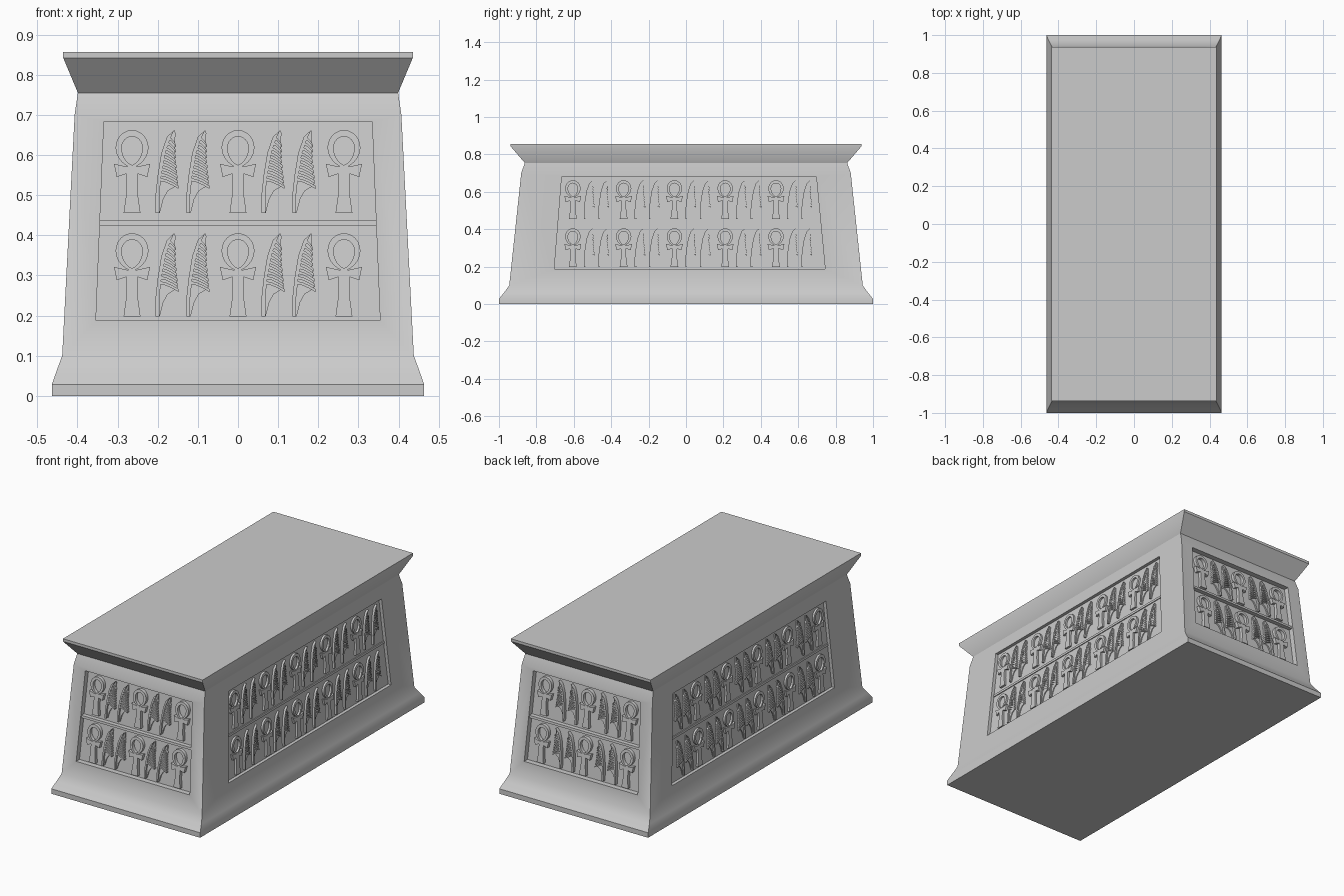
import bpy, bmesh, math

if "Cube" in bpy.data.objects:
    bpy.data.objects.remove(bpy.data.objects["Cube"])

# Battered wall half-sizes at height z
def half_x(z):
    return 0.438 - (z - 0.1) * 0.031 / 0.6

def half_y(z):
    return 0.945 - (z - 0.1) * 0.064 / 0.6

# Wall mappings: (u along wall, z up, d outward from wall face) -> 3D point
def end_wall(s):
    return lambda u, z, d: (u, s * (half_y(z) + d), z)

def side_wall(s):
    return lambda u, z, d: (s * (half_x(z) + d), u, z)

LOW, HIGH = 0.187, 0.683
END = dict(bottom=(-0.354, 0.354), top=(-0.334, 0.334), depth=0.03, relief=0.02,
           bar=0.025, ankhs=[-0.264, 0, 0.264], plumes=[-0.264, 0], half=half_x)
SIDE = dict(bottom=(-0.704, 0.744), top=(-0.664, 0.696), depth=0.018, relief=0.013,
            bar=0.006, ankhs=[-0.605 + 0.2715 * i for i in range(5)],
            plumes=[-0.605 + 0.2715 * i for i in range(5)], half=half_y)
WALLS = [("front", end_wall(-1), END), ("back", end_wall(1), END),
         ("right", side_wall(1), SIDE), ("left", side_wall(-1), SIDE)]

def finish(name, bm):
    bmesh.ops.recalc_face_normals(bm, faces=bm.faces)
    me = bpy.data.meshes.new(name)
    bm.to_mesh(me)
    bm.free()
    ob = bpy.data.objects.new(name, me)
    bpy.context.collection.objects.link(ob)
    bpy.ops.object.select_all(action='DESELECT')
    ob.select_set(True)
    bpy.context.view_layer.objects.active = ob
    bpy.ops.object.shade_smooth_by_angle(angle=math.radians(30))
    return ob

def bridge(bm, a, b):
    n = len(a)
    for i in range(n):
        j = (i + 1) % n
        bm.faces.new((a[i], a[j], b[j], b[i]))

def prism(bm, wall, pts, d0, d1):
    a, b = ([bm.verts.new(wall(u, z, d)) for u, z in pts] for d in (d0, d1))
    bridge(bm, a, b)
    bm.faces.new(a)
    bm.faces.new(b)

def ring_prism(bm, wall, outer, inner, d0, d1):
    loops = [[bm.verts.new(wall(u, z, d)) for u, z in pts]
             for pts, d in ((outer, d0), (outer, d1), (inner, d1), (inner, d0))]
    for i in range(4):
        bridge(bm, loops[i], loops[(i + 1) % 4])

def teardrop(w, mid, up, down, n=24):
    pts = []
    for i in range(n):
        t = 2 * math.pi * i / n
        s, c = math.sin(t), math.cos(t)
        if c < -1e-6:
            s = math.copysign(abs(s) ** 1.35, s)
        pts.append((w * s, mid + c * (up if c > 0 else down)))
    return pts

def lerp_table(v, table):
    for (v0, a), (v1, b) in zip(table, table[1:]):
        if v <= v1:
            return a + (b - a) * (v - v0) / (v1 - v0)
    return table[-1][1]

# Looped cross sign: flared cross and stem plus teardrop loop
CROSS_HALF = [(0.014, 0.116), (0.045, 0.123), (0.038, 0.090), (0.014, 0.098), (0.014, 0.05), (0.021, 0)]
CROSS = CROSS_HALF + [(-u, v) for u, v in reversed(CROSS_HALF)]

def looped_cross(bm, wall, u0, z0, d0, d1):
    at = lambda pts: [(u0 + u, z0 + v) for u, v in pts]
    prism(bm, wall, at(CROSS), d0, d1)
    ring_prism(bm, wall, at(teardrop(0.041, 0.163, 0.044, 0.05)),
               at(teardrop(0.026, 0.163, 0.028, 0.043)), d0, d1 - 0.001)

# Plume sign: backing leaf, quill along the left edge, drooping barbs
LEFT = [(0, 0), (0.05, 0), (0.095, 0.005), (0.15, 0.014), (0.19, 0.028), (0.207, 0.046)]
RIGHT = [(0, 0.010), (0.035, 0.019), (0.055, 0.03), (0.07, 0.054), (0.1, 0.051), (0.14, 0.047), (0.2, 0.049)]

def plume(bm, wall, u0, z0, d0, d1):
    leaf = [(u0 + u, z0 + v) for v, u in RIGHT] + [(u0 + u, z0 + v) for v, u in reversed(LEFT)]
    prism(bm, wall, leaf, d0, d0 + (d1 - d0) * 0.45)
    quill = [(u0 + u, z0 + v) for v, u in LEFT]
    quill += [(u0 + u + 0.009, z0 + v - 0.002 * (v > 0)) for v, u in reversed(LEFT[:-1])]
    prism(bm, wall, quill, d0, d1)
    for i in range(9):
        v0 = 0.088 + 0.0128 * i
        left = lerp_table(v0, LEFT) + 0.004
        right = lerp_table(v0 - 0.018, RIGHT) + 0.003
        top = []
        for k in range(4):
            t = k / 3
            top.append((u0 + left + (right - left) * t, z0 + v0 - 0.02 * t ** 1.6))
        low = [(u, z - 0.0075) for u, z in reversed(top)]
        prism(bm, wall, top + low, d0, d1 - 0.002)

# Body: stacked rectangular sections, with a recessed panel in each wall
bm = bmesh.new()
def section(x, y, z):
    return [bm.verts.new(p) for p in ((-x, -y, z), (x, -y, z), (x, y, z), (-x, y, z))]

base = [section(*s) for s in ((0.464, 1.0, 0), (0.464, 1.0, 0.028), (0.452, 0.972, 0.062),
                              (half_x(0.1), half_y(0.1), 0.1))]
crown = [section(*s) for s in ((half_x(0.7), half_y(0.7), 0.7), (0.399, 0.862, 0.755),
                               (0.4355, 0.937, 0.842), (0.4355, 0.937, 0.857))]
for stack in (base, crown):
    for a, b in zip(stack, stack[1:]):
        bridge(bm, a, b)
bm.faces.new(base[0])
bm.faces.new(crown[-1])
for name, wall, p in WALLS:
    h0, h1 = p["half"](0.1), p["half"](0.7)
    rim = [(-h0, 0.1), (h0, 0.1), (h1, 0.7), (-h1, 0.7)]
    (a, b), (c, d) = p["bottom"], p["top"]
    panel = [(a, LOW), (b, LOW), (d, HIGH), (c, HIGH)]
    loops = [[bm.verts.new(wall(u, z, depth)) for u, z in pts]
             for pts, depth in ((rim, 0), (panel, 0), (panel, -p["depth"]))]
    bridge(bm, loops[0], loops[1])
    bridge(bm, loops[1], loops[2])
    bm.faces.new(loops[2])
bmesh.ops.remove_doubles(bm, verts=bm.verts, dist=0.0002)
finish("chest_body", bm)

# Relief signs in two registers, with a divider between them
for name, wall, p in WALLS:
    d0 = -p["depth"] - 0.001
    d1 = d0 + p["relief"]
    bm = bmesh.new()
    for z0 in (0.198, 0.455):
        for u in p["ankhs"]:
            looped_cross(bm, wall, u, z0, d0, d1)
        for u in p["plumes"]:
            plume(bm, wall, u + 0.059, z0, d0, d1)
            plume(bm, wall, u + 0.136, z0, d0, d1)
    finish(name + "_relief_signs", bm)
    bm = bmesh.new()
    u0, u1 = (sum(e) / 2 for e in zip(p["bottom"], p["top"]))
    prism(bm, wall, [(u0, 0.424), (u1, 0.424), (u1, 0.437), (u0, 0.437)], d0, d0 + p["bar"])
    finish(name + "_divider", bm)
